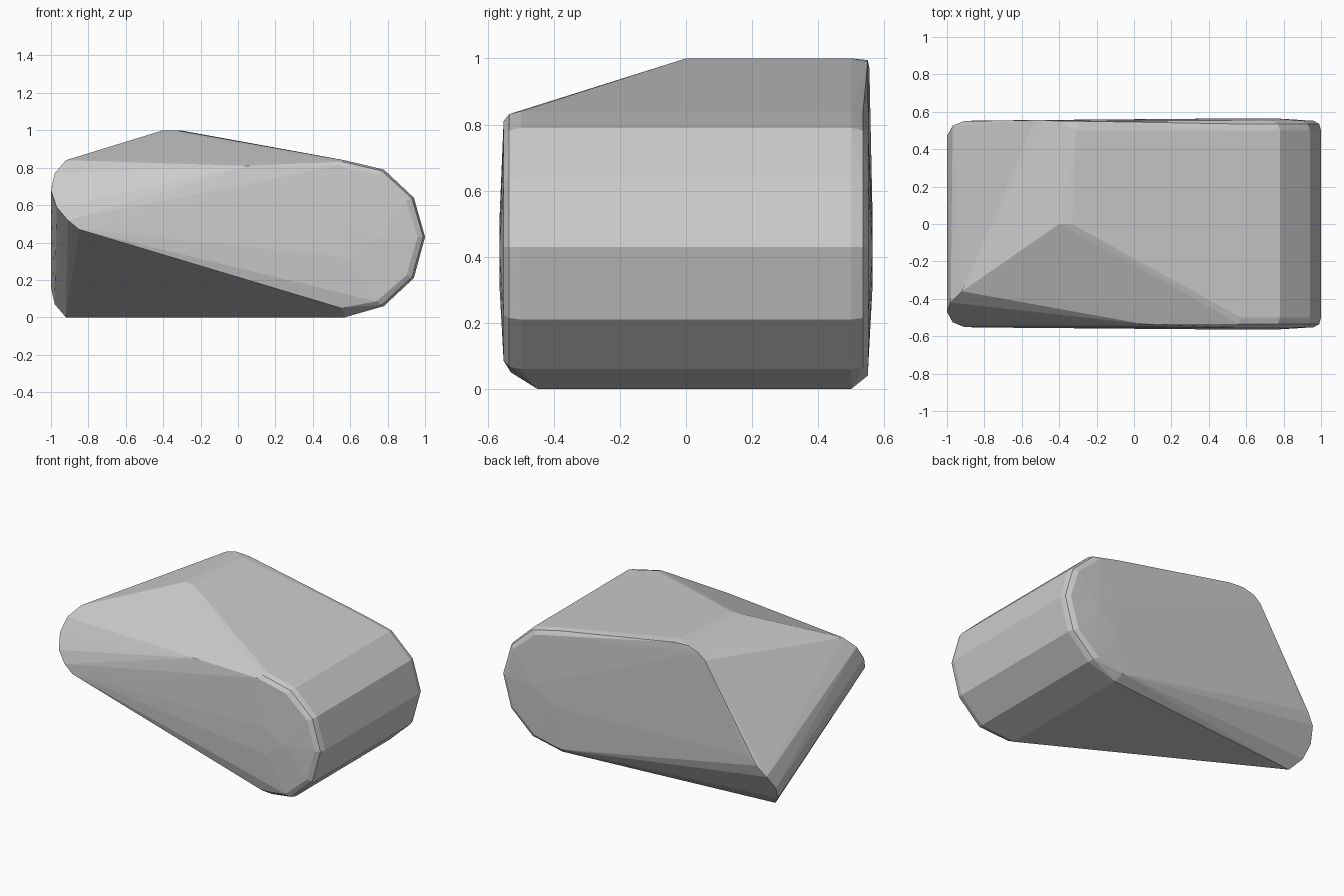
import bpy, bmesh

H = 0.84  # height of the rounded body; its lower half mirrors the upper half
pts = []

# round nose on the right: full rim plus a slightly inset bevel on each side
nose = [(0.57, 0.84), (0.78, 0.79), (0.94, 0.64), (1.0, 0.43), (0.94, 0.21), (0.78, 0.06)]
for x, z in nose:
    for s in (-1, 1):
        pts.append((x, s * 0.50, z))
        pts.append((x - 0.01, s * 0.535, 0.42 + (z - 0.42) * 0.98))
        pts.append((x - 0.04, s * 0.552, 0.42 + (z - 0.42) * 0.93))
pts += [(0.57, -0.45, 0), (0.57, 0.50, 0), (0.62, -0.54, 0.08), (0.55, -0.53, 0.05),
        (0.55, 0.55, 0.04)]

# slight bulge of both side walls
pts += [(x, s * 0.565, z) for s in (-1, 1) for x, z in ((0.6, 0.32), (0.6, 0.5), (0.75, 0.42))]

# twisted rounded tail edge: high at the front, low at the back
tail = [(-0.92, 0.36, 0.84), (-0.98, 0.42, 0.77), (-1.0, 0.47, 0.68),
        (-0.97, 0.525, 0.59), (-0.91, 0.55, 0.52), (-0.85, 0.553, 0.47)]
for x, y, z in tail:
    pts += [(x, -y, z), (x, y, H - z)]

# raised ridge and the upper front corner
pts += [(-0.40, 0, 1), (-0.33, 0, 1), (-0.31, 0.50, 1), (-0.40, 0.55, 0.995),
        (-0.30, 0.55, 0.99), (-0.48, 0.555, 0.97), (-0.53, 0.555, 0.93), (0.05, -0.535, 0.81)]

bm = bmesh.new()
for p in pts:
    bm.verts.new(p)
res = bmesh.ops.convex_hull(bm, input=bm.verts)
junk = {g for g in res["geom_interior"] + res["geom_unused"] if isinstance(g, bmesh.types.BMVert)}
bmesh.ops.delete(bm, geom=list(junk), context='VERTS')
bmesh.ops.recalc_face_normals(bm, faces=bm.faces)

# faceted boulder-like body
mesh = bpy.data.meshes.new("faceted_block")
bm.to_mesh(mesh)
bm.free()
bpy.context.collection.objects.link(bpy.data.objects.new("faceted_block", mesh))
